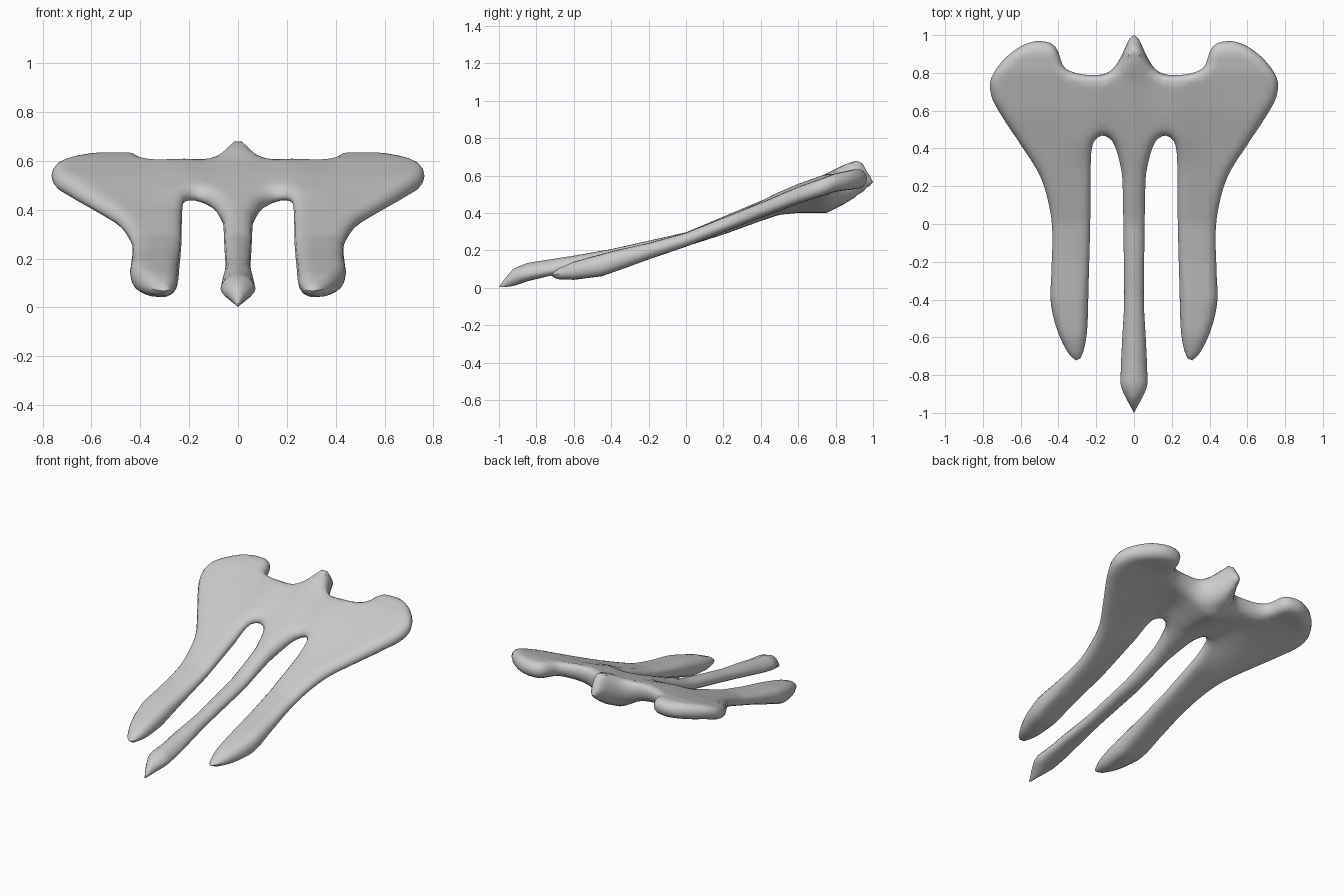
import bpy, bmesh, math
from mathutils import Vector, kdtree, geometry

if "Cube" in bpy.data.objects:
    bpy.data.objects.remove(bpy.data.objects["Cube"])

# Right half of the plan outline: back nub, wing, side prong, centre prong
HALF = [(0, 1), (.025, .98), (.06, .905), (.1, .835), (.15, .797), (.22, .788), (.3, .797),
        (.365, .825), (.388, .87), (.405, .92), (.44, .957), (.52, .968), (.6, .94), (.68, .88),
        (.74, .805), (.762, .75), (.76, .7), (.74, .64), (.68, .54), (.6, .42), (.5, .26),
        (.45, .1), (.432, -.05), (.437, -.25), (.44, -.42), (.4, -.58), (.335, -.7),
        (.285, -.712), (.25, -.58), (.24, -.3), (.232, 0), (.23, .25), (.226, .38), (.21, .44),
        (.17, .468), (.13, .453), (.1, .41), (.07, .3), (.06, .2), (.055, -.1), (.052, -.4),
        (.062, -.6), (.07, -.78), (.065, -.87), (0, -1)]

# Side profiles (y, z): upper and lower surface on the midline and on the wings
MID_TOP = [(-1, .03), (-.93, .1), (-.85, .133), (-.6, .172), (-.4, .207), (0, .297), (.4, .465),
           (.6, .55), (.75, .61), (.85, .66), (.93, .688), (1, .585)]
MID_LOW = [(-1, -.02), (-.85, .035), (-.6, .095), (-.4, .135), (0, .222), (.2, .285), (.4, .357),
           (.5, .39), (.6, .4), (.75, .4), (.85, .45), (1, .545)]
SIDE_TOP = [(-.72, .09), (-.6, .14), (-.4, .195), (-.2, .24), (0, .295), (.2, .375), (.4, .455),
            (.6, .54), (.8, .612), (.9, .634), (1, .634)]
SIDE_LOW = [(-.72, .045), (-.6, .043), (-.45, .062), (-.3, .115), (-.2, .152), (0, .22),
            (.4, .375), (.6, .45), (.8, .515), (1, .54)]


def lookup(table, y):
    for (a, za), (b, zb) in zip(table, table[1:]):
        if y <= b:
            t = max(0, (y - a) / (b - a))
            return za + (zb - za) * t
    return table[-1][1]


def catmull(pts, steps):
    out = []
    for i in range(len(pts) - 1):
        p0, p1 = Vector(pts[max(i - 1, 0)]), Vector(pts[i])
        p2, p3 = Vector(pts[i + 1]), Vector(pts[min(i + 2, len(pts) - 1)])
        n = max(2, min(steps, round((p2 - p1).length / .025)))
        for k in range(n):
            t = k / n
            out.append(.5 * (2 * p1 + (p2 - p0) * t + (2 * p0 - 5 * p1 + 4 * p2 - p3) * t * t
                             + (3 * p1 - p0 - 3 * p2 + p3) * t ** 3))
    return out + [Vector(pts[-1])]


def inside(p, loop):
    hit = False
    for a, b in zip(loop, loop[1:] + loop[:1]):
        if (a.y > p.y) != (b.y > p.y) and p.x < a.x + (p.y - a.y) * (b.x - a.x) / (b.y - a.y):
            hit = not hit
    return hit


# Full outline, counter-clockwise
right = catmull(HALF, 8)
loop = [Vector((-p.x, p.y)) for p in right] + right[-2:0:-1]
n = len(loop)
dense = [a.lerp(b, k / 8) for a, b in zip(loop, loop[1:] + loop[:1]) for k in range(8)]
tree = kdtree.KDTree(len(dense))
for i, p in enumerate(dense):
    tree.insert((p.x, p.y, 0), i)
tree.balance()


def edge_distance(p):
    return tree.find((p.x, p.y, 0))[2]


# Interior points: rows that follow the rim, then a regular grid
pts = []
for off in (.005, .016, .034):
    for i in range(n):
        d = (loop[(i + 1) % n] - loop[i - 1]).normalized()
        p = loop[i] + Vector((-d.y, d.x)) * off
        if edge_distance(p) > off * .9 and inside(p, loop):
            pts.append(p)
for i in range(-26, 27):
    for j in range(-33, 34):
        p = Vector((i * .03, j * .03))
        if edge_distance(p) > .046 and inside(p, loop):
            pts.append(p)

verts, _, faces, *_ = geometry.delaunay_2d_cdt(loop + pts, [], [list(range(n))], 1, 1e-5)


def surface(p, upper):
    # rounded rim rising to the profile heights; the keel widens toward the back
    back = min(1, max(0, (p.y - .5) / .25))
    wt, wl = math.exp(-(p.x / .085) ** 2), math.exp(-(p.x / (.12 + .03 * back)) ** 2)
    top = lookup(MID_TOP, p.y) * wt + lookup(SIDE_TOP, p.y) * (1 - wt)
    low = lookup(MID_LOW, p.y) * wl + lookup(SIDE_LOW, p.y) * (1 - wl)
    # web between wing and keel arches upward
    arch = math.exp(-((abs(p.x) - .22) / .12) ** 2) * min(1, max(0, (p.y - .3) / .15))
    top += .016 * arch
    low += (.03 - .03 * back) * arch
    t = min(1, edge_distance(p) / .048)
    h = (top - low) / 2 * math.sqrt(max(0, 1 - (1 - t) ** 2))
    return (top + low) / 2 + (h if upper else -h)


# Three-pronged plate: upper and lower skins sharing the rim
count = {}
for f in faces:
    for a, b in zip(f, f[1:] + f[:1]):
        key = (min(a, b), max(a, b))
        count[key] = count.get(key, 0) + 1
rim = {i for k, c in count.items() if c == 1 for i in k}
bm = bmesh.new()
top, low = {}, {}
for i in {i for f in faces for i in f}:
    p = verts[i]
    top[i] = bm.verts.new((p.x, p.y, max(0, surface(p, True))))
    low[i] = top[i] if i in rim else bm.verts.new((p.x, p.y, max(0, surface(p, False))))
for f in faces:
    bm.faces.new([top[i] for i in f])
    if not all(i in rim for i in f):
        bm.faces.new([low[i] for i in reversed(f)])
bmesh.ops.recalc_face_normals(bm, faces=bm.faces)
mesh = bpy.data.meshes.new("three_pronged_plate")
bm.to_mesh(mesh)
bm.free()
plate = bpy.data.objects.new("three_pronged_plate", mesh)
bpy.context.collection.objects.link(plate)
bpy.context.view_layer.objects.active = plate
plate.select_set(True)
bpy.ops.object.shade_smooth_by_angle(angle=math.radians(40))
